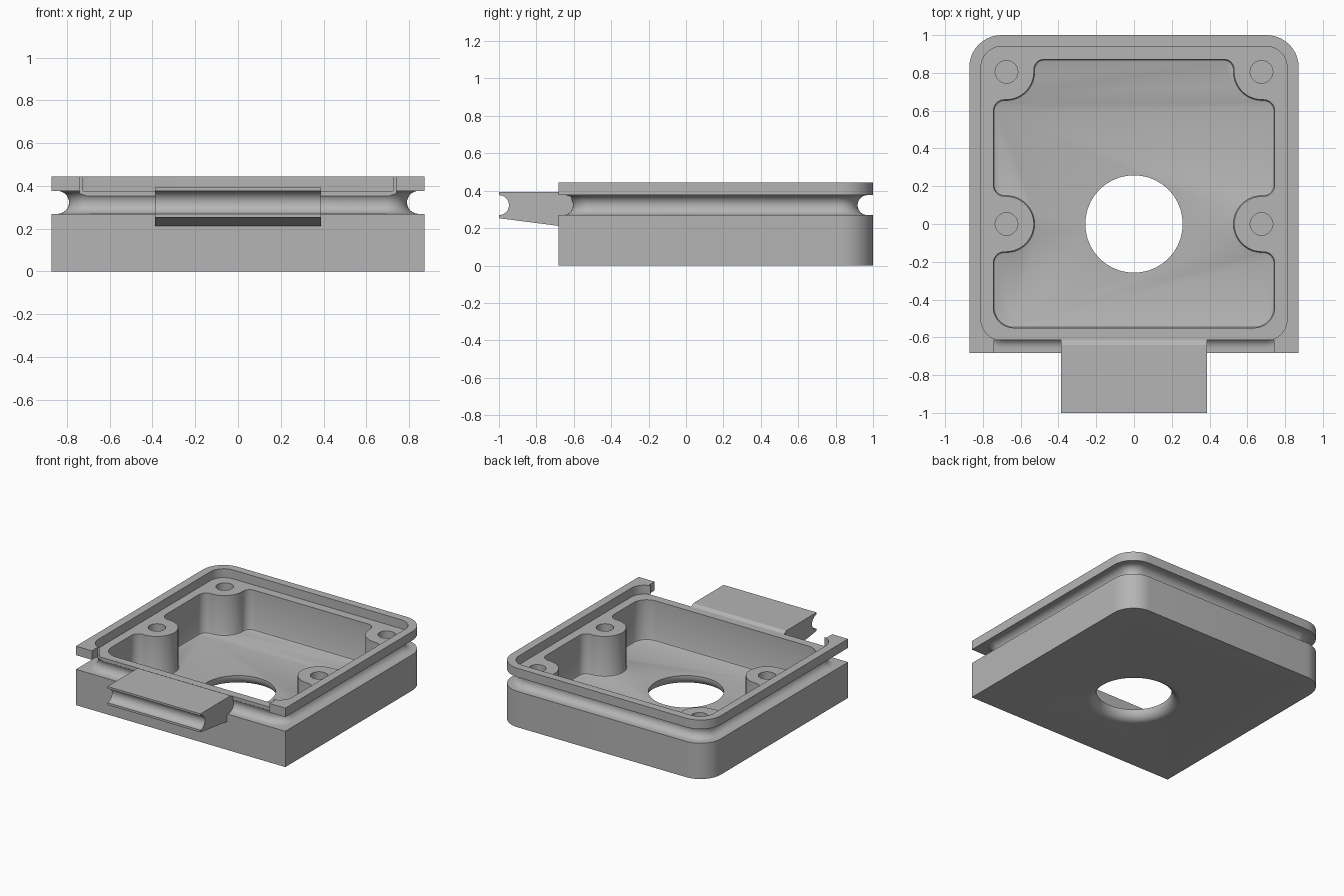
import bpy, bmesh, math
from mathutils import Vector

cube = bpy.data.objects.get("Cube")
if cube:
    bpy.data.objects.remove(cube, do_unlink=True)

grey = bpy.data.materials.new("plain grey")
grey.use_nodes = True
grey.diffuse_color = (0.46, 0.46, 0.46, 1)
grey.node_tree.nodes["Principled BSDF"].inputs["Base Color"].default_value = grey.diffuse_color

WIDTH, FRONT, BACK = 0.872, -0.682, 1.0
GROOVE_Z, GROOVE_R = 0.323, 0.0535
LEDGE_Z, TOP_Z, FLOOR_Z = 0.376, 0.444, 0.075


def rounded(corners, steps=10):
    """Outline with every right-angle corner (x, y, radius) rounded."""
    out = []
    for i, (x, y, r) in enumerate(corners):
        p = Vector((x, y))
        before, after = corners[i - 1], corners[(i + 1) % len(corners)]
        u = (Vector(before[:2]) - p).normalized()
        v = (Vector(after[:2]) - p).normalized()
        for k in range(steps + 1):
            a = math.pi / 2 * k / steps
            out.append(p + r * (u + v) - r * (v * math.cos(a) + u * math.sin(a)))
    return out


def rect(hx, y0, y1, r_front, r_back):
    return rounded([(-hx, y0, r_front), (hx, y0, r_front), (hx, y1, r_back), (-hx, y1, r_back)])


def loft(name, layers, bevel=0):
    """Solid through stacked outlines, each layer being (outline, z)."""
    bm = bmesh.new()
    loops = [[bm.verts.new((p[0], p[1], z)) for p in outline] for outline, z in layers]
    for low, high in zip(loops, loops[1:]):
        for i in range(len(low)):
            j = (i + 1) % len(low)
            bm.faces.new((low[i], low[j], high[j], high[i]))
    bm.faces.new(loops[0][::-1])
    bm.faces.new(loops[-1])
    bmesh.ops.remove_doubles(bm, verts=bm.verts, dist=1e-5)
    if bevel:
        z0 = layers[0][1] + 1e-4
        edges = [e for e in bm.edges if all(v.co.z < z0 for v in e.verts)]
        bmesh.ops.bevel(bm, geom=edges, offset=bevel, segments=2, affect='EDGES', profile=0.5)
    bmesh.ops.recalc_face_normals(bm, faces=bm.faces)
    mesh = bpy.data.meshes.new(name)
    bm.to_mesh(mesh)
    bm.free()
    mesh.materials.append(grey)
    ob = bpy.data.objects.new(name, mesh)
    bpy.context.collection.objects.link(ob)
    return ob


def circle(x, y, r, n=40):
    return [(x + r * math.cos(2 * math.pi * k / n), y + r * math.sin(2 * math.pi * k / n))
            for k in range(n)]


def combine(target, other, operation):
    mod = target.modifiers.new(operation.lower(), 'BOOLEAN')
    mod.operation, mod.solver, mod.object = operation, 'EXACT', other
    bpy.ops.object.select_all(action='DESELECT')
    bpy.context.view_layer.objects.active = target
    target.select_set(True)
    bpy.ops.object.modifier_apply(modifier=mod.name)
    bpy.data.objects.remove(other, do_unlink=True)


# Body with a round-bottomed groove running round all four sides
outer = rect(WIDTH, FRONT, BACK, 0, 0.17)
layers = [(outer, 0), (outer, GROOVE_Z - GROOVE_R)]
for k in range(13):
    a = math.pi * k / 12 - math.pi / 2
    d = GROOVE_R * (1 - math.cos(a))
    layers.append((rect(0.79 + d, -0.604 - d, 0.917 + d, 0.1 + d, 0.1 + d),
                   GROOVE_Z + GROOVE_R * math.sin(a)))
layers += [(outer, GROOVE_Z + GROOVE_R), (outer, TOP_Z)]
body = loft("housing_body", layers)

# Ledge recess inside the lip, and the opening in the front lip
ledge = rect(0.81, -0.616, 0.94, 0.11, 0.11)
combine(body, loft("ledge_cutter", [(ledge, LEDGE_Z + 0.001), (ledge, 0.6)]), 'DIFFERENCE')
notch = rect(0.74, -0.8, -0.613, 0, 0)
combine(body, loft("notch_cutter", [(notch, 0.348), (notch, 0.6)]), 'DIFFERENCE')

# Tongue on the front, its end grooved like the body
profile = [(-0.6, 0.212), (-0.6, LEDGE_Z - 0.003), (-0.615, LEDGE_Z), (-0.64, 0.392), (-1, 0.392)]
for k in range(13):
    a = math.pi / 2 - math.pi * k / 12
    profile.append((-1 + GROOVE_R * math.cos(a), GROOVE_Z + GROOVE_R * math.sin(a)))
profile += [(-1, 0.253), (FRONT, 0.212)]
tongue = loft("tongue", [(profile, -0.387), (profile, 0.387)])
for v in tongue.data.vertices:
    v.co = (v.co.z, v.co.x, v.co.y)
combine(body, tongue, 'UNION')

# Cavity leaving four screw bosses, with a small fillet at the floor
B, F = 0.147, 0.06
half = [(0.53, 0.872, 0.055), (0.53, 0.658, B), (0.745, 0.658, F), (0.745, B, F),
        (0.53, B, B), (0.53, -B, B), (0.745, -B, F), (0.745, -0.55, 0.11)]
outline = rounded(half + [(-x, y, r) for x, y, r in reversed(half)])
combine(body, loft("cavity_cutter", [(outline, FLOOR_Z), (outline, 0.6)], bevel=0.013), 'DIFFERENCE')

# Blind screw holes
for side in (-1, 1):
    for y in (0, 0.805):
        hole = circle(side * 0.675, y, 0.06, 32)
        combine(body, loft("screw_cutter", [(hole, 0.15), (hole, 0.6)]), 'DIFFERENCE')

# Central hole, flared underneath
R, FLARE = 0.258, 0.065
layers = [(circle(0, 0, R + FLARE), -0.05)]
for k in range(9):
    a = math.pi / 2 * k / 8
    layers.append((circle(0, 0, R + FLARE * (1 - math.sin(a))), FLARE * (1 - math.cos(a))))
layers.append((circle(0, 0, R), 0.3))
combine(body, loft("centre_cutter", layers), 'DIFFERENCE')

bpy.context.view_layer.objects.active = body
body.select_set(True)
bpy.ops.object.shade_smooth_by_angle(angle=math.radians(30))
